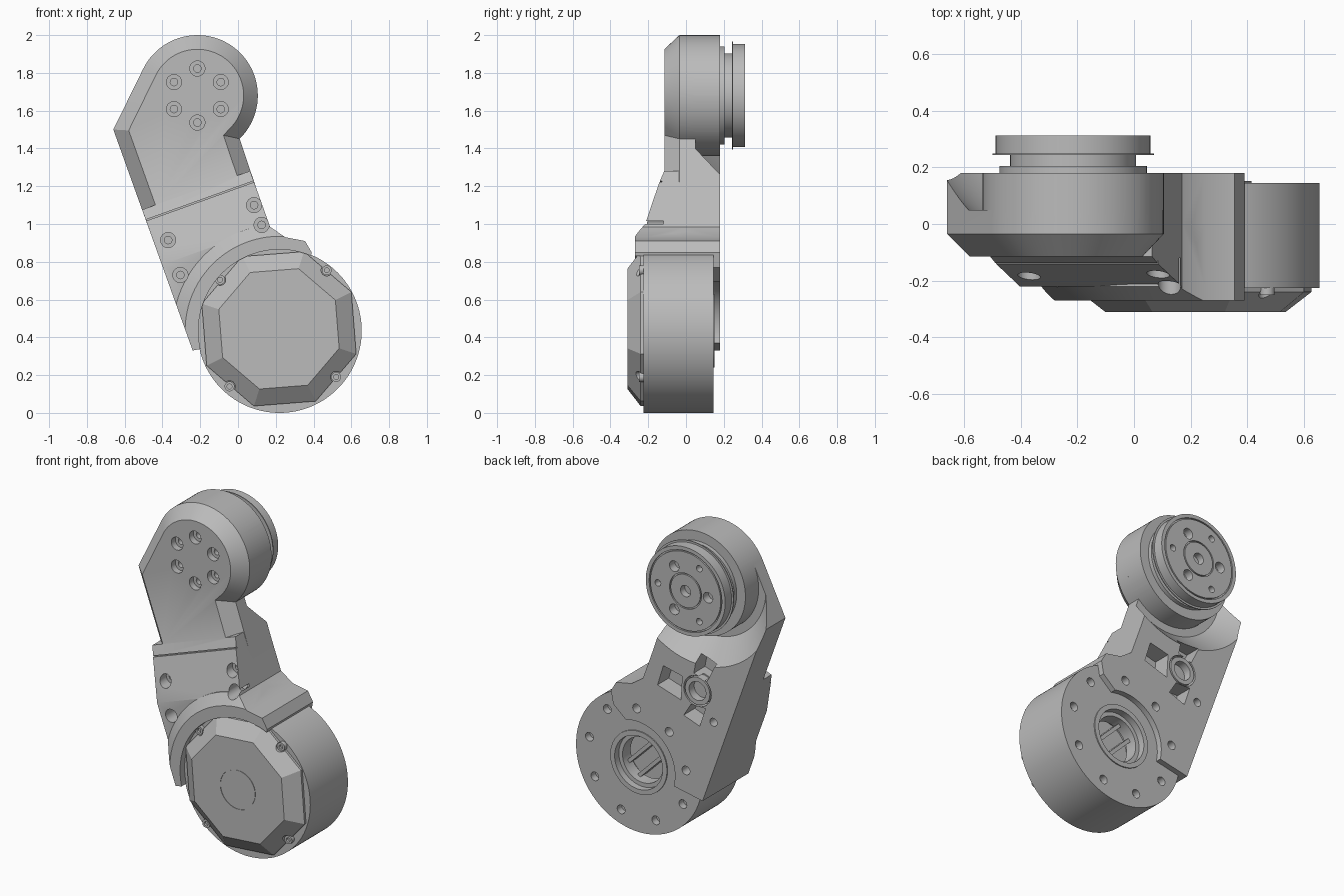
import bpy, bmesh, math
from math import cos, sin, pi, radians

if "Cube" in bpy.data.objects:
    bpy.data.objects.remove(bpy.data.objects["Cube"])

grey = bpy.data.materials.new("machined grey")
grey.use_nodes = True
grey.diffuse_color = (0.5, 0.5, 0.5, 1)
grey.node_tree.nodes["Principled BSDF"].inputs["Base Color"].default_value = (0.5, 0.5, 0.5, 1)

HEAD = (-0.215, 1.68)    # upper joint axis (x, z)
DRUM = (0.22, 0.435)     # lower joint axis (x, z)
BACK = 0.18              # rear plane of the arm


def loft(name, rings, closed=False):
    """Bridge equal loops of points; cap the ends unless closed."""
    bm = bmesh.new()
    loops = [[bm.verts.new(p) for p in ring] for ring in rings]
    n = len(loops[0])
    for a, b in zip(loops, loops[1:] + (loops[:1] if closed else [])):
        for i in range(n):
            j = (i + 1) % n
            bm.faces.new((a[i], a[j], b[j], b[i]))
    if not closed:
        bm.faces.new(loops[0])
        bm.faces.new(loops[-1])
    bmesh.ops.recalc_face_normals(bm, faces=bm.faces)
    mesh = bpy.data.meshes.new(name)
    bm.to_mesh(mesh)
    bm.free()
    mesh.materials.append(grey)
    ob = bpy.data.objects.new(name, mesh)
    bpy.context.collection.objects.link(ob)
    return ob


def circle(c, r, y, n=96, turn=0.0):
    return [(c[0] + r * cos(turn + 2 * pi * i / n), y, c[1] + r * sin(turn + 2 * pi * i / n))
            for i in range(n)]


def lathe(name, c, profile, n=96, closed=False, turn=0.0):
    return loft(name, [circle(c, r, y, n, turn) for r, y in profile], closed)


def prism(name, pts, y0, y1):
    return loft(name, [[(x, y, z) for x, z in pts] for y in (y0, y1)])


def combine(ob, other, op="DIFFERENCE", keep=False):
    """Apply a boolean and discard the helper."""
    mod = ob.modifiers.new("cut", "BOOLEAN")
    mod.operation, mod.solver, mod.object = op, "EXACT", other
    graph = bpy.context.evaluated_depsgraph_get()
    mesh = bpy.data.meshes.new_from_object(ob.evaluated_get(graph))
    ob.modifiers.clear()
    ob.data = mesh
    if not keep:
        bpy.data.objects.remove(other)


def drill(ob, c, r, y0, y1):
    combine(ob, lathe("drill", c, [(r, y0), (r, y1)], 24))


def polar(c, r, degrees):
    return (c[0] + r * cos(radians(degrees)), c[1] + r * sin(radians(degrees)))


def along(u, v):
    """Arm coordinates: u down the arm from the head, v across it."""
    return (HEAD[0] + 0.338 * u + 0.941 * v, HEAD[1] - 0.941 * u + 0.338 * v)


# Upper arm with round head and chamfered front edge
dome = [polar(HEAD, 0.32, 153.8 - 199.5 * i / 48) for i in range(49)]
upper = [(-0.66, 1.50)] + dome + [(0.117, 1.13), (-0.47, 0.97)]
arm = prism("arm", upper, -0.035, BACK)
bm = bmesh.new()
bm.from_mesh(arm.data)
front = min(bm.faces, key=lambda f: f.calc_center_median().y)
top = bmesh.ops.extrude_discrete_faces(bm, faces=[front])["faces"]
bm.free()
bm = bmesh.new()
bm.from_mesh(arm.data)
front = min(bm.faces, key=lambda f: f.calc_center_median().y)
bmesh.ops.inset_region(bm, faces=[front], thickness=0.075, use_even_offset=True)
for v in front.verts:
    v.co.y = -0.115
bm.to_mesh(arm.data)
bm.free()

# Lower arm outline, wrapping the drum and ending in a rear half plate
inner = [polar(DRUM, 0.27, 194 - 119 * i / 24) for i in range(25)]
outline = [(-0.66, 1.50), (-0.24, 0.33)] + inner + [
    (0.375, 0.77), (0.39, 0.85), (0.355, 0.91), (0.25, 0.93), (0.17, 0.985), (0.0, 1.46)]
side = [(0.47, 0.3), (0.47, -0.115), (0.53, -0.14), (0.78, -0.22), (1.6, -0.22), (1.6, 0.3)]
lower = loft("lower_arm", [[(along(u, v)[0], y, along(u, v)[1]) for u, y in side]
                           for v in (-1, 1)])
combine(lower, prism("outline", outline, -0.4, BACK), "INTERSECT")
collar = lathe("collar", DRUM, [(0.565, 0.0), (0.565, -0.22), (0.5, -0.27)])
combine(collar, prism("outline", outline, -0.4, BACK), "INTERSECT")
combine(lower, collar, "UNION")
combine(arm, lower, "UNION")

# Clearances: drum seat and conical relief round the head
combine(arm, lathe("seat", DRUM, [(0.43, -0.5), (0.43, 0.145)]))
combine(arm, lathe("relief", HEAD, [(0.32, 0.05), (0.37, 0.05), (0.51, 0.183),
                                    (0.51, 0.3), (0.32, 0.3)], closed=True))

# Seam across the front
seam = [along(u, v) for u, v in ((0.526, -0.6), (0.526, 0.6), (0.533, 0.6), (0.533, -0.6))]
combine(arm, prism("seam", seam, -0.3, -0.128))

# Head bolts and slanted-face bolts
for k in range(6):
    c = polar(HEAD, 0.143, 30 + 60 * k)
    drill(arm, c, 0.04, -0.3, -0.075)
    drill(arm, c, 0.02, -0.3, -0.03)
for c in ((0.085, 1.10), (0.125, 0.995), (-0.37, 0.915), (-0.305, 0.73)):
    drill(arm, c, 0.04, -0.4, -0.12)
    drill(arm, c, 0.02, -0.4, -0.08)

# Rear pockets around a tubular boss
BOSS = (-0.205, 1.005)
pockets = (
    [(-0.10, 1.07), (0.03, 1.10), (0.07, 0.97), (-0.09, 0.92)],
    [(-0.33, 1.20), (-0.20, 1.22), (-0.18, 1.11), (-0.27, 1.08)],
    [(-0.26, 0.91), (-0.16, 0.91), (-0.11, 0.83), (-0.22, 0.79)])
for p in pockets:
    combine(arm, prism("pocket", p, 0.07, 0.4))
drill(arm, BOSS, 0.095, 0.13, 0.4)
drill(arm, (-0.315, 0.84), 0.025, 0.1, 0.4)
lathe("boss_tube", BOSS, [(0.085, 0.08), (0.085, BACK), (0.058, BACK), (0.058, 0.08)],
      40, closed=True)

# Drum with rear bore and bolt circle
drum = lathe("drum", DRUM, [(0.435, -0.225), (0.435, 0.145)], 128)
combine(drum, lathe("bore", DRUM, [(0.165, 0.0), (0.165, 0.4)], 64))
for k in range(9):
    c = polar(DRUM, 0.35, 11 + 40 * k)
    drill(drum, c, 0.027, 0.10, 0.4)
    drill(arm, c, 0.027, 0.10, 0.4)
lathe("bore_lip", DRUM, [(0.195, 0.12), (0.195, 0.152), (0.165, 0.152), (0.165, 0.12)],
      64, closed=True)
lathe("bore_ring", DRUM, [(0.166, 0.03), (0.166, 0.11), (0.14, 0.11), (0.14, 0.03)],
      64, closed=True)
for k, off in enumerate((-0.05, 0.05)):
    bar = [polar(polar(DRUM, off, 45), r, a) for r, a in
           ((0.13, 130), (0.13, 140), (0.13, 310), (0.13, 320))]
    prism(f"bore_bar_{k + 1}", bar, -0.01, 0.07)

# Octagonal front cover with a shallow round mark and four screws
turn = radians(27)
COVER = (0.217, 0.445)
cover = lathe("front_cover", COVER,
              [(0.43, -0.21), (0.43, -0.24), (0.335, -0.31)], 8, turn=turn)
combine(cover, lathe("mark", COVER, [(0.122, -0.4), (0.122, -0.307), (0.118, -0.307),
                                     (0.118, -0.4)], 64, closed=True))
for i, c in enumerate(((0.47, 0.755), (-0.095, 0.705), (-0.045, 0.14), (0.52, 0.19))):
    drill(cover, c, 0.03, -0.4, -0.235)
    lathe(f"cover_screw_{i + 1}", c, [(0.026, -0.2), (0.026, -0.25), (0.013, -0.25),
                                      (0.013, -0.235)], 24)

# Output flange behind the head
flange = lathe("output_flange", HEAD, [
    (0.26, 0.15), (0.26, 0.205), (0.222, 0.205), (0.222, 0.243), (0.285, 0.243),
    (0.285, 0.249), (0.273, 0.249), (0.273, 0.312)])
for r in (0.25, 0.11):
    combine(flange, lathe("groove", HEAD, [(r, 0.4), (r, 0.302), (r - 0.008, 0.302),
                                           (r - 0.008, 0.4)], closed=True))
drill(flange, HEAD, 0.035, 0.27, 0.4)
for a in (60, 180, 300):
    drill(flange, polar(HEAD, 0.155, a), 0.033, 0.26, 0.4)
    drill(flange, polar(HEAD, 0.19, a + 60), 0.02, 0.27, 0.4)

# Smooth curved walls, keep edges sharp
bpy.ops.object.select_all(action="DESELECT")
for ob in bpy.context.collection.objects:
    if ob.type == "MESH":
        ob.select_set(True)
        bpy.context.view_layer.objects.active = ob
bpy.ops.object.shade_smooth_by_angle(angle=radians(25))
